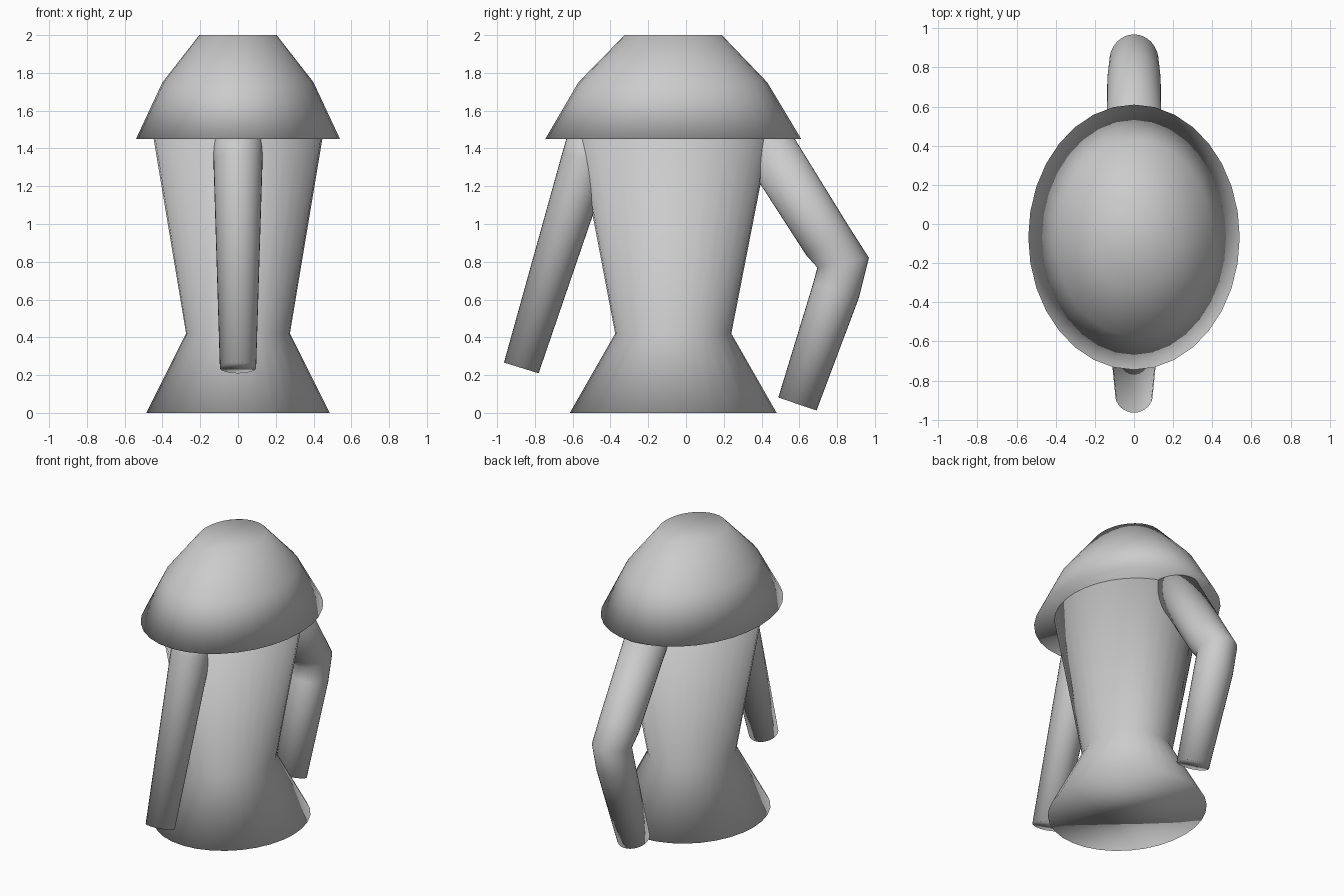
import bpy, bmesh, math
from mathutils import Vector

cube = bpy.data.objects.get("Cube")
if cube:
    bpy.data.objects.remove(cube, do_unlink=True)

cloth = bpy.data.materials.new("grey_cloth")
cloth.use_nodes = True
GREY = (0.6, 0.6, 0.6, 1)
cloth.diffuse_color = GREY
cloth.node_tree.nodes["Principled BSDF"].inputs["Base Color"].default_value = GREY


def loft(name, rings, sides=32):
    """Skin capped elliptical rings, each (centre, axis_u, axis_v)."""
    bm = bmesh.new()
    loops = []
    for centre, u, v in rings:
        angles = [2 * math.pi * i / sides for i in range(sides)]
        loops.append([bm.verts.new(centre + u * math.cos(a) + v * math.sin(a)) for a in angles])
    for low, high in zip(loops, loops[1:]):
        for i in range(sides):
            j = (i + 1) % sides
            bm.faces.new((low[i], low[j], high[j], high[i]))
    bm.faces.new(loops[0])
    bm.faces.new(loops[-1])
    bmesh.ops.recalc_face_normals(bm, faces=bm.faces)
    for face in bm.faces:
        face.smooth = True
    mesh = bpy.data.meshes.new(name)
    bm.to_mesh(mesh)
    bm.free()
    mesh.materials.append(cloth)
    obj = bpy.data.objects.new(name, mesh)
    bpy.context.collection.objects.link(obj)
    return obj


def upright(name, profile):
    """Profile rows: height, half width, front y, back y."""
    loft(name, [(Vector((0, (f + b) / 2, z)), Vector((w, 0, 0)), Vector((0, (b - f) / 2, 0)))
                for z, w, f, b in profile])


def sleeve(name, path):
    """Path rows: y, z, radius; rings are mitred at the bends."""
    pts = [Vector((0, y, z)) for y, z, r in path]
    rings = []
    for i, (p, row) in enumerate(zip(pts, path)):
        before = (p - pts[i - 1]).normalized() if i else (pts[1] - p).normalized()
        after = (pts[i + 1] - p).normalized() if i < len(pts) - 1 else before
        along = (before + after).normalized()
        across = Vector((0, -along.z, along.y))
        rings.append((p, Vector((row[2], 0, 0)), across * row[2] / along.dot(before)))
    loft(name, rings)


# Waisted body with flared hem
upright("body", [(0, 0.485, -0.615, 0.48), (0.42, 0.275, -0.375, 0.24), (1.47, 0.45, -0.575, 0.445)])

# Broad shoulder cape with flat top
upright("shoulder_cape", [(1.45, 0.54, -0.745, 0.61), (1.75, 0.4, -0.57, 0.43), (2, 0.205, -0.325, 0.19)])

# Straight front sleeve and bent back sleeve
sleeve("front_sleeve", [(-0.49, 1.48, 0.13), (-0.53, 1.34, 0.13), (-0.872, 0.238, 0.096)])
sleeve("back_sleeve", [(0.39, 1.48, 0.143), (0.75, 0.91, 0.136), (0.832, 0.795, 0.126),
                       (0.795, 0.65, 0.127), (0.59, 0.047, 0.107)])
